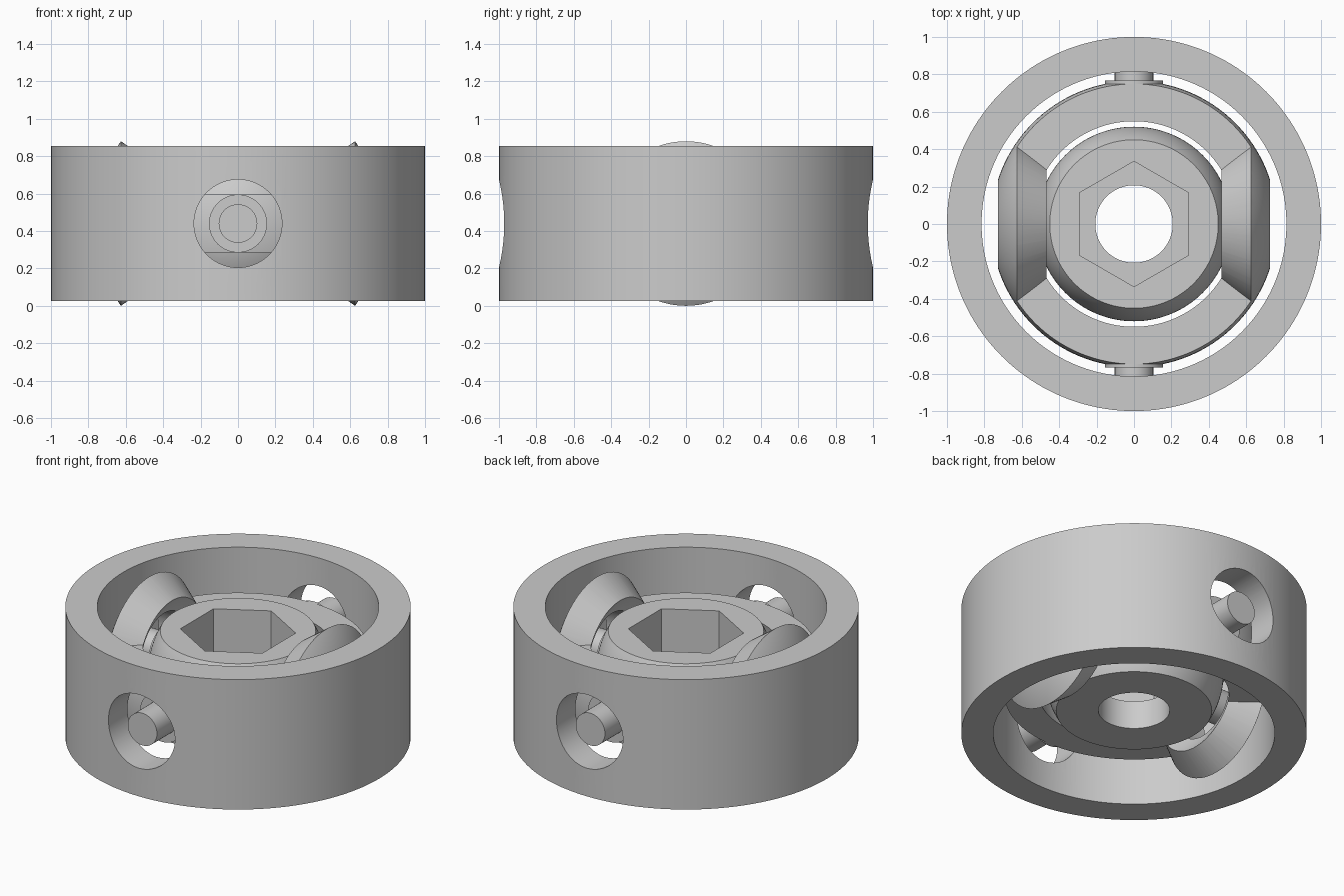
import bpy, bmesh, math
from mathutils import Matrix

if "Cube" in bpy.data.objects:
    bpy.data.objects.remove(bpy.data.objects["Cube"], do_unlink=True)

C = 0.44                 # height of the shared pivot centre
BALL_R = 0.52            # core ball
RING_IN, RING_OUT = 0.571, 0.765   # spherical faces of the middle ring
HOLE_R, PIN_R, COLLAR_R = 0.235, 0.103, 0.155
BAND = 0.155             # half height of the middle ring

steel = bpy.data.materials.new("light grey")
steel.use_nodes = True
GREY = (0.6, 0.6, 0.6, 1)
steel.diffuse_color = GREY
steel.node_tree.nodes["Principled BSDF"].inputs["Base Color"].default_value = GREY

AXES = {"z": Matrix(),
        "x": Matrix.Rotation(math.pi / 2, 4, "Y"),
        "y": Matrix.Rotation(-math.pi / 2, 4, "X")}


def lathe(name, profile, axis="z", n=128, flip=False, start=0.0):
    """Revolve a closed (radius, distance) profile about an axis through the pivot."""
    bm = bmesh.new()
    rings = []
    for r, d in profile:
        if r < 1e-6:
            rings.append([bm.verts.new((0, 0, d))] * n)
        else:
            rings.append([bm.verts.new((r * math.cos(start + math.tau * i / n),
                                        r * math.sin(start + math.tau * i / n), d))
                          for i in range(n)])
    for k, a in enumerate(rings):
        b = rings[(k + 1) % len(rings)]
        for i in range(n):
            j = (i + 1) % n
            corners = list(dict.fromkeys((a[i], a[j], b[j], b[i])))
            if len(corners) > 2:
                bm.faces.new(corners)
    turn = Matrix.Rotation(math.pi if flip else 0, 4, "Z")
    bm.transform(Matrix.Translation((0, 0, C)) @ turn @ AXES[axis])
    bmesh.ops.recalc_face_normals(bm, faces=bm.faces)
    mesh = bpy.data.meshes.new(name)
    bm.to_mesh(mesh)
    bm.free()
    mesh.materials.append(steel)
    ob = bpy.data.objects.new(name, mesh)
    bpy.context.collection.objects.link(ob)
    return ob


def rod(name, r, a, b, axis="z", **kw):
    return lathe(name, [(0, a), (r, a), (r, b), (0, b)], axis, **kw)


def arc(radius, low, high, steps):
    """Profile points of a sphere between two heights."""
    t0, t1 = math.asin(low / radius), math.asin(high / radius)
    ts = [t0 + (t1 - t0) * i / steps for i in range(steps + 1)]
    return [(radius * math.cos(t), radius * math.sin(t)) for t in ts]


def ball(name, radius):
    return lathe(name, arc(radius, -radius, radius, 64))


def combine(target, tool, operation):
    tool.hide_render = True
    mod = target.modifiers.new(operation.lower(), "BOOLEAN")
    mod.operation, mod.object, mod.solver = operation, tool, "EXACT"
    bpy.context.view_layer.objects.active = target
    bpy.ops.object.modifier_apply(modifier=mod.name)
    bpy.data.objects.remove(tool, do_unlink=True)


def pins(name, axis, base, collar_end, tip):
    """Collared pivot pins on both ends of an axis."""
    made = []
    for side, flip in (("a", False), ("b", True)):
        made.append(lathe(f"{name}_{side}",
                          [(0, base), (COLLAR_R, base), (COLLAR_R, collar_end),
                           (PIN_R, collar_end), (PIN_R, tip), (0, tip)],
                          axis, n=64, flip=flip))
    return made


# Outer ring, drilled front to back
outer_ring = lathe("outer_ring", [(0.815, -0.415), (1, -0.415), (1, 0.415), (0.815, 0.415)], n=160)
combine(outer_ring, rod("drill", HOLE_R, -1.2, 1.2, "y", n=96), "DIFFERENCE")

# Middle ring: flat band with flared sockets, trimmed between two spheres
middle_ring = rod("middle_ring", 0.9, -BAND, BAND)
FLARE = 0.703
for flip in (False, True):
    cone = lathe("socket_cone", [(0, 0.3), (0.3 * FLARE, 0.3), (0.85 * FLARE, 0.85), (0, 0.85)],
                 "x", n=96, flip=flip)
    combine(middle_ring, cone, "UNION")
combine(middle_ring, ball("outer_trim", RING_OUT), "INTERSECT")
combine(middle_ring, ball("inner_trim", RING_IN), "DIFFERENCE")
combine(middle_ring, rod("drill", HOLE_R, -1.2, 1.2, "x", n=96), "DIFFERENCE")

# Core ball with flat ends, round bore and hexagonal recess
FLAT = 0.26
core = lathe("core_ball", [(0.207, -FLAT)] + arc(BALL_R, -FLAT, FLAT, 24) + [(0.207, FLAT)])
combine(core, rod("hex_cutter", 0.335, -0.08, 0.5, n=6, start=math.pi / 2), "DIFFERENCE")

# Pivot pins
parts = [outer_ring, middle_ring, core]
parts += pins("middle_ring_pin", "y", 0.72, 0.768, 0.965)
parts += pins("core_pin", "x", 0.46, 0.523, 0.72)

# Smooth curved faces, keep machined edges sharp
bpy.ops.object.select_all(action="DESELECT")
for ob in parts:
    ob.select_set(True)
bpy.context.view_layer.objects.active = core
bpy.ops.object.shade_smooth_by_angle(angle=math.radians(25))
